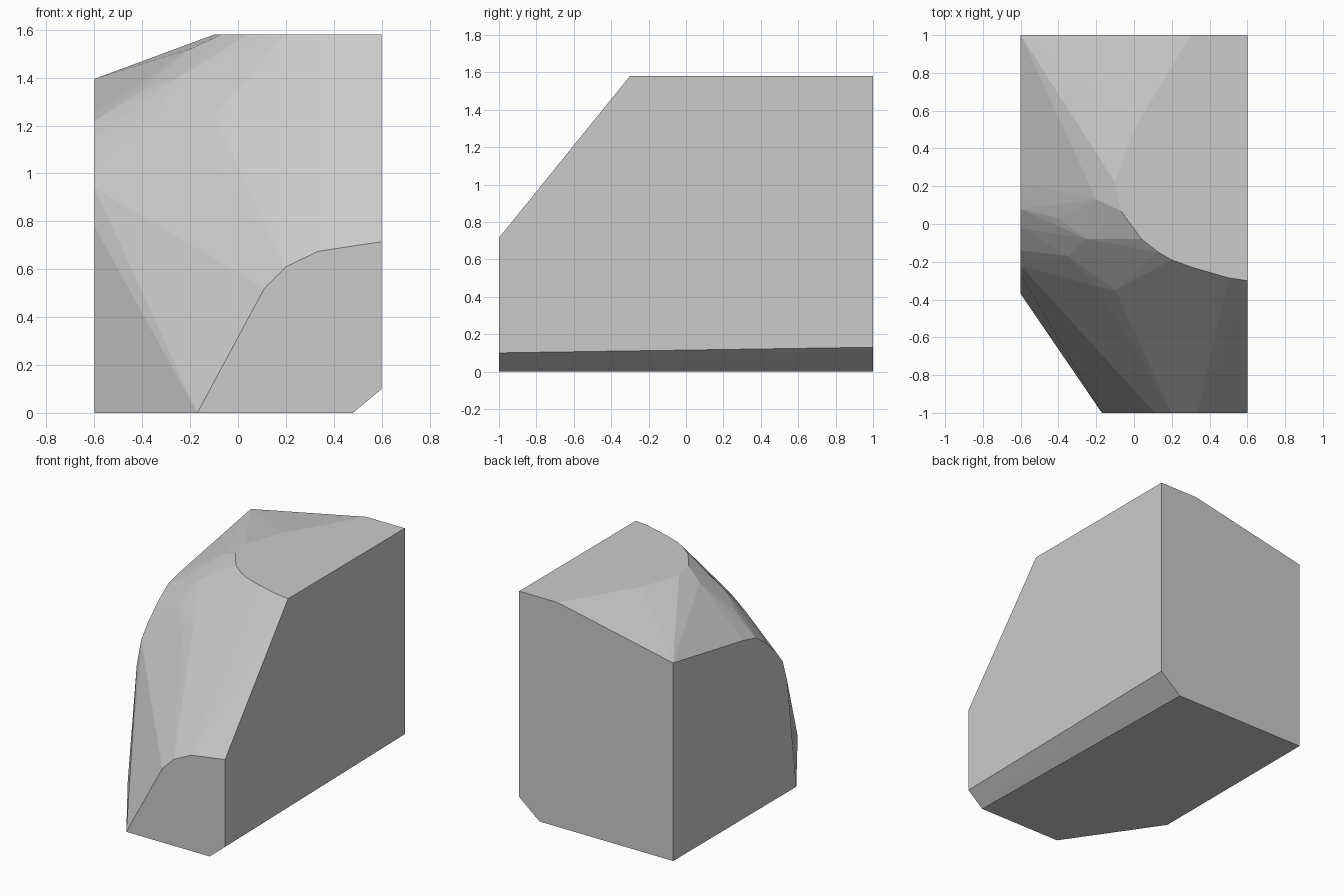
import bpy
import bmesh
import math
from mathutils import Vector

# Remove the default cube
default_cube = bpy.data.objects.get("Cube")
if default_cube:
    bpy.data.objects.remove(default_cube, do_unlink=True)

# Main dimensions
HALF_WIDTH = 0.6
HALF_DEPTH = 1.0
HEIGHT = 1.58


def make_material(name, value):
    colour = (value, value, value, 1.0)
    material = bpy.data.materials.new(name)
    material.use_nodes = True
    material.diffuse_color = colour
    shader = material.node_tree.nodes["Principled BSDF"]
    shader.inputs["Base Color"].default_value = colour
    return material


def outline(axis, offset, pairs):
    """Place a flat outline on the plane where the given axis equals offset."""
    points = []
    for pair in pairs:
        coords = list(pair)
        coords.insert(axis, offset)
        points.append(Vector(coords))
    return points


# Front face, with its curved upper left corner (x, z)
front_face = outline(1, -HALF_DEPTH, [
    (-0.17, 0), (0.11, 0.52), (0.2, 0.61), (0.335, 0.675),
    (HALF_WIDTH, 0.715), (HALF_WIDTH, 0.1), (0.48, 0),
])

# Back face, with a sloping top and bevelled lower corner (x, z)
back_face = outline(1, HALF_DEPTH, [
    (HALF_WIDTH, HEIGHT), (0.3, HEIGHT), (-HALF_WIDTH, 1.395),
    (-HALF_WIDTH, 0), (0.44, 0), (HALF_WIDTH, 0.13),
])

# Top face, rounded toward the front corner (x, y)
top_face = outline(2, HEIGHT, [
    (0, 0.5), (-0.1, 0.22), (-0.07, 0.07), (0.04, -0.08), (0.13, -0.15),
    (0.2, -0.19), (0.31, -0.23), (0.5, -0.285), (HALF_WIDTH, -0.3),
])

# Side face at -x, with a rounded shoulder (y, z)
side_face = outline(0, -HALF_WIDTH, [
    (0.22, 1.255), (0.08, 1.22), (-0.02, 1.15), (-0.14, 1.04),
    (-0.22, 0.94), (-0.27, 0.78), (-0.37, 0),
])

# Bulging shoulder between the front, top and side
shoulder = [Vector(p) for p in (
    (-0.2, 0.13, 1.52), (-0.05, -0.05, 1.535), (-0.25, -0.08, 1.4),
    (-0.4, 0.03, 1.345), (-0.35, -0.17, 1.24), (-0.37, -0.33, 1.01),
    (-0.2, -0.33, 1.18), (-0.1, -0.35, 1.24), (-0.03, -0.3, 1.32),
)]

# Wrap all outlines in one convex block
bm = bmesh.new()
for point in front_face + back_face + top_face + side_face + shoulder:
    bm.verts.new(point)
bmesh.ops.convex_hull(bm, input=list(bm.verts))
loose = [v for v in bm.verts if not v.link_faces]
bmesh.ops.delete(bm, geom=loose, context="VERTS")
bmesh.ops.dissolve_limit(
    bm, angle_limit=math.radians(0.5),
    verts=list(bm.verts), edges=list(bm.edges),
)
bmesh.ops.recalc_face_normals(bm, faces=list(bm.faces))

mesh = bpy.data.meshes.new("faceted_block")
bm.to_mesh(mesh)
bm.free()
mesh.materials.append(make_material("light_grey", 0.6))
block = bpy.data.objects.new("faceted_block", mesh)
bpy.context.collection.objects.link(block)
